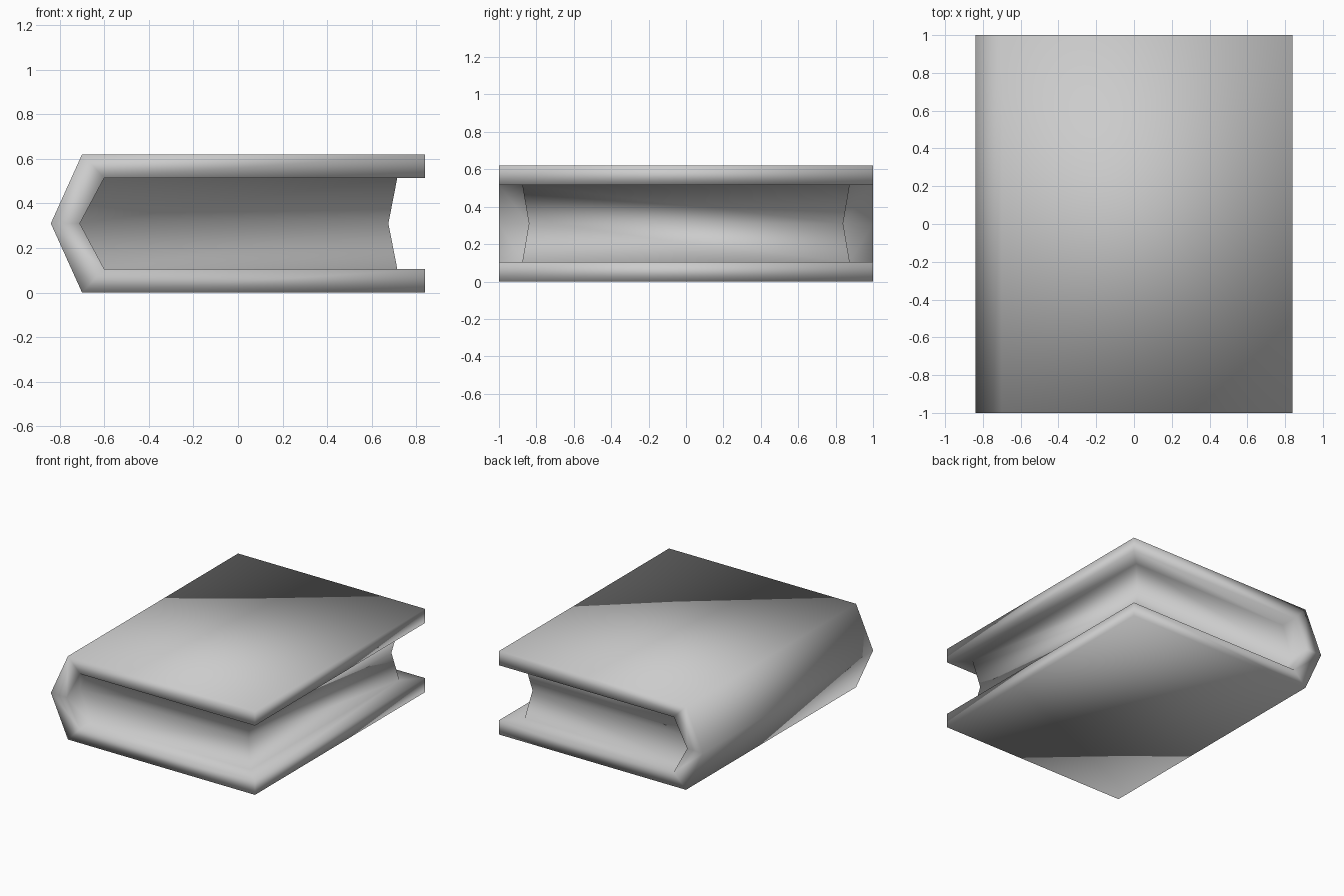
import bpy
import bmesh

cube = bpy.data.objects.get("Cube")
if cube:
    bpy.data.objects.remove(cube, do_unlink=True)

MID = 0.31  # height of the fold line in spine and pages

# Profiles in x and z, running from top fore-edge round the spine to bottom
cover_outside = [(0.84, 0.62), (-0.70, 0.62), (-0.84, MID), (-0.70, 0), (0.84, 0)]
cover_inside = [(0.84, 0.515), (-0.60, 0.515), (-0.71, MID), (-0.60, 0.105), (0.84, 0.105)]
page_block = [(0.715, 0.515), (-0.60, 0.515), (-0.71, MID), (-0.60, 0.105), (0.715, 0.105),
              (0.675, MID)]

bm = bmesh.new()


def ring(profile, side, end, middle):
    """Place a profile at one end; its fold points may sit further in."""
    return [bm.verts.new((x, side * (middle if z == MID else end), z)) for x, z in profile]


def strip(a, b):
    """Join two matching rows of vertices with quads."""
    for i in range(len(a) - 1):
        bm.faces.new((a[i], a[i + 1], b[i + 1], b[i]))


outer = [ring(cover_outside, s, 1, 1) for s in (-1, 1)]
inner = [ring(cover_inside, s, 1, 1) for s in (-1, 1)]
pages = [ring(page_block, s, 0.875, 0.84) for s in (-1, 1)]

# Outside of the cover and spine
strip(*outer)

for o, i, p in zip(outer, inner, pages):
    strip(o, i)          # cover rim at head and tail
    strip(i, p[:5])      # inside of the cover, up to the pages
    top, top_spine, spine, low_spine, low, fold = p
    strip((top, fold, low), (top_spine, spine, low_spine))  # hollow page ends

# Fore-edge side: cover rims and overhangs
for k in (0, 4):
    rows = [[pair[0][k], pair[1][k]] for pair in (outer, inner, pages)]
    strip(rows[0], rows[1])
    strip(rows[1], rows[2])

# Hollow fore-edge of the pages
strip(*[[p[0], p[5], p[4]] for p in pages])

bmesh.ops.recalc_face_normals(bm, faces=bm.faces[:])
for face in bm.faces:
    face.smooth = True

mesh = bpy.data.meshes.new("book")
bm.to_mesh(mesh)
bm.free()
book = bpy.data.objects.new("book", mesh)
bpy.context.collection.objects.link(book)

# Plain grey for cover and pages
grey = bpy.data.materials.new("plain_grey")
grey.use_nodes = True
colour = (0.6, 0.6, 0.6, 1)
grey.diffuse_color = colour
grey.node_tree.nodes["Principled BSDF"].inputs["Base Color"].default_value = colour
mesh.materials.append(grey)
